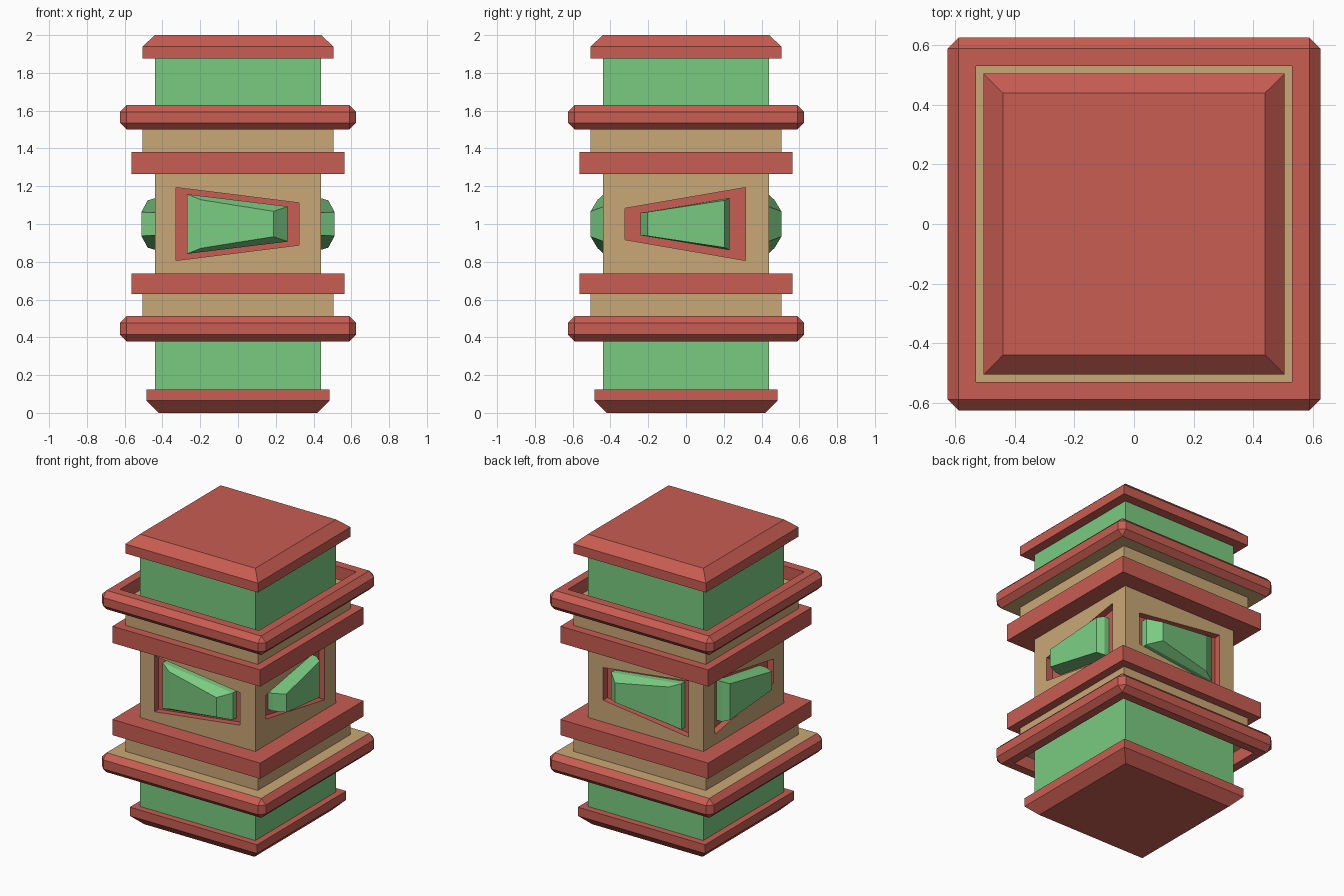
import bpy, bmesh
from mathutils import Vector

if "Cube" in bpy.data.objects:
    bpy.data.objects.remove(bpy.data.objects["Cube"])


def material(name, rgb):
    m = bpy.data.materials.new(name)
    m.diffuse_color = (*rgb, 1)
    m.use_nodes = True
    m.node_tree.nodes["Principled BSDF"].inputs["Base Color"].default_value = m.diffuse_color
    return m


MATS = [material("red", (0.58, 0.11, 0.085)),
        material("green", (0.195, 0.60, 0.22)),
        material("tan", (0.59, 0.39, 0.18))]
RED, GREEN, TAN = range(3)


def finish(name, bm):
    bmesh.ops.remove_doubles(bm, verts=bm.verts[:], dist=0.0005)
    bmesh.ops.recalc_face_normals(bm, faces=bm.faces[:])
    me = bpy.data.meshes.new(name)
    bm.to_mesh(me)
    bm.free()
    for m in MATS:
        me.materials.append(m)
    ob = bpy.data.objects.new(name, me)
    bpy.context.collection.objects.link(ob)


def loft(bm, rings, colours, start_cap=True):
    """Skin four-point rings; colours holds one entry per band plus the end cap."""
    vs = [[bm.verts.new(p) for p in r] for r in rings]
    for a, b, c in zip(vs, vs[1:], colours):
        for i in range(4):
            j = (i + 1) % 4
            bm.faces.new((a[i], a[j], b[j], b[i])).material_index = c
    bm.faces.new(vs[-1]).material_index = colours[-1]
    if start_cap:
        bm.faces.new(vs[0]).material_index = colours[0]


def square(h, z):
    return [(-h, -h, z), (h, -h, z), (h, h, z), (-h, h, z)]


def block(name, profile, colour):
    bm = bmesh.new()
    loft(bm, [square(h, z) for h, z in profile], [colour] * len(profile))
    finish(name, bm)


def collar(name, z0, z1, open_side):
    """Chamfered slab, recessed on its open side and tan on the other."""
    bm = bmesh.new()
    bmesh.ops.create_cube(bm, size=1)
    for v in bm.verts:
        v.co = Vector((v.co.x * 1.25, v.co.y * 1.25, (z0 + z1) / 2 + v.co.z * (z1 - z0)))
    bmesh.ops.bevel(bm, geom=bm.edges[:], offset=0.036, segments=1, affect='EDGES')
    bm.normal_update()
    for f in [f for f in bm.faces if abs(f.normal.z) > 0.99]:
        if f.normal.z * open_side > 0:
            bmesh.ops.inset_region(bm, faces=[f], thickness=0.084)
            f = bmesh.ops.extrude_discrete_faces(bm, faces=[f])["faces"][0]
            for v in f.verts:
                v.co.z -= open_side * 0.09
        f.material_index = TAN
    finish(name, bm)


# Stacked column blocks
block("bottom_cap", [(0.42, 0), (0.485, 0.065), (0.485, 0.125)], RED)
block("lower_neck", [(0.44, 0.125), (0.44, 0.47)], GREEN)
block("lower_step", [(0.505, 0.51), (0.505, 0.63)], TAN)
block("lower_band", [(0.563, 0.63), (0.563, 0.738)], RED)
block("upper_band", [(0.563, 1.265), (0.563, 1.38)], RED)
block("upper_step", [(0.505, 1.38), (0.505, 1.5)], TAN)
block("upper_neck", [(0.44, 1.54), (0.44, 1.875)], GREEN)
block("top_cap", [(0.505, 1.875), (0.505, 1.94), (0.44, 2.0)], RED)
collar("lower_collar", 0.378, 0.512, -1)
collar("upper_collar", 1.5, 1.63, 1)

# Side layouts: u runs along the face, d is the distance out from the centre
SIDES = {"front": lambda u, d, z: (u, -d, z), "back": lambda u, d, z: (u, d, z),
         "right": lambda u, d, z: (d, u, z), "left": lambda u, d, z: (-d, u, z)}


def quad(place, u0, d0, h0, u1, d1, h1):
    """Upright trapezoid: end position, depth and half height at each end."""
    return [place(u, d, 1 + s * h) for u, d, h, s in
            ((u0, d0, h0, -1), (u1, d1, h1, -1), (u1, d1, h1, 1), (u0, d0, h0, 1))]


# Core with a tapered red recess in each face
core = bmesh.new()
for side, place in SIDES.items():
    if side in ("front", "back"):
        hole = (-0.328, 0.193, 0.323, 0.112)
        base = (-0.27, 0.158, 0.265, 0.093)
        tip = (-0.195, 0.468, 0.128, 0.188, 0.505, 0.067)
    else:
        hole = (-0.323, 0.083, 0.315, 0.193)
        base = (-0.24, 0.06, 0.23, 0.138)
        tip = (-0.205, 0.512, 0.063, 0.205, 0.478, 0.125)
    rim, floor = [quad(place, hole[0], d, hole[1], hole[2], d, hole[3]) for d in (0.44, 0.395)]
    loft(core, [quad(place, -0.44, 0.44, 0.265, 0.44, 0.44, 0.265), rim, floor],
         [TAN, RED, RED], start_cap=False)

    # Tapered, tilted gem in the recess
    gem = bmesh.new()
    bases = [quad(place, base[0], d, base[1], base[2], d, base[3]) for d in (0.39, 0.435)]
    loft(gem, bases + [quad(place, *tip)], [GREEN] * 3)
    finish(side + "_gem", gem)
for z in (0.735, 1.265):
    core.faces.new([core.verts.new(p) for p in square(0.44, z)]).material_index = TAN
finish("core", core)
